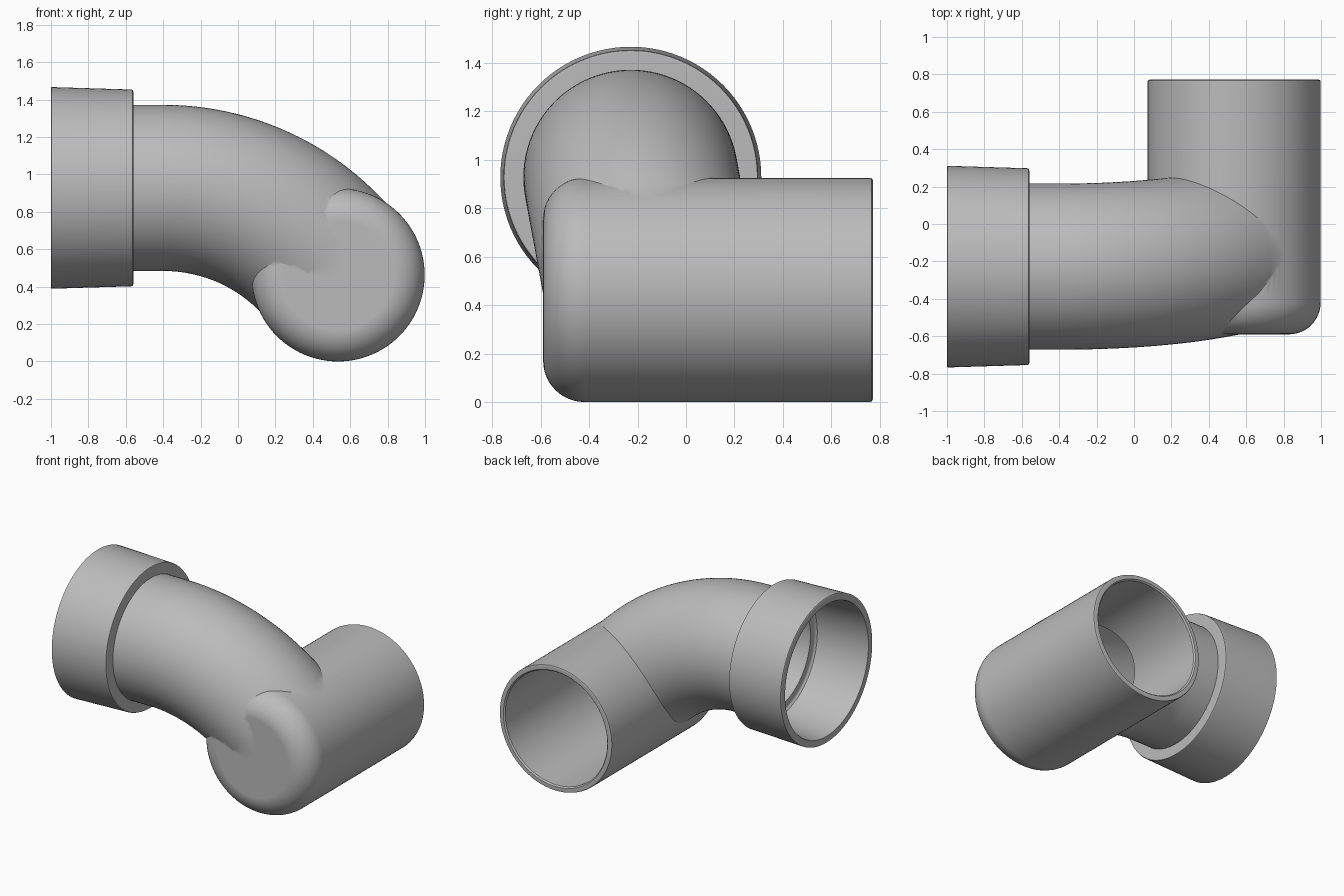
import bpy, bmesh
from math import sin, cos, pi, radians
from mathutils import Vector

if "Cube" in bpy.data.objects:
    bpy.data.objects.remove(bpy.data.objects["Cube"])

SIDES = 96
PIPE_Y, PIPE_Z = -0.228, 0.928     # socket axis
BARREL_X, BARREL_Z = 0.535, 0.463  # barrel axis

grey = bpy.data.materials.new("plain grey")
grey.use_nodes = True
colour = (0.5, 0.5, 0.5, 1)
grey.diffuse_color = colour
grey.node_tree.nodes["Principled BSDF"].inputs["Base Color"].default_value = colour


def tube(name, rings):
    """Closed solid through circular rings of (centre, axis, radius)."""
    bm = bmesh.new()
    loops = []
    for centre, axis, radius in rings:
        axis = axis.normalized()
        side = Vector((0, 0, 1)).cross(axis).normalized()
        up = axis.cross(side)
        loops.append([bm.verts.new(centre + radius * (side * cos(a) + up * sin(a)))
                      for a in (2 * pi * i / SIDES for i in range(SIDES))])
    for a, b in zip(loops, loops[1:]):
        for i in range(SIDES):
            j = (i + 1) % SIDES
            bm.faces.new((a[i], a[j], b[j], b[i]))
    bm.faces.new(loops[0][::-1])
    bm.faces.new(loops[-1])
    bmesh.ops.recalc_face_normals(bm, faces=bm.faces)
    mesh = bpy.data.meshes.new(name)
    bm.to_mesh(mesh)
    bm.free()
    mesh.materials.append(grey)
    obj = bpy.data.objects.new(name, mesh)
    bpy.context.collection.objects.link(obj)
    return obj


def socket(name, profile):
    return tube(name, [(Vector((x, PIPE_Y, PIPE_Z)), Vector((1, 0, 0)), r)
                       for x, r in profile])


def barrel(name, radius, front, fillet, back):
    """Cylinder along y with a rounded closed front; back is extra profile points."""
    steps = 12
    profile = [(front + fillet * (1 - cos(a)), radius - fillet * (1 - sin(a)))
               for a in (pi / 2 * i / steps for i in range(steps + 1))]
    return tube(name, [(Vector((BARREL_X, y, BARREL_Z)), Vector((0, 1, 0)), r)
                       for y, r in profile + back])


def bend(name, radius, start_x, extra):
    """Straight run, 45 degree arc in a slightly tilted plane, short straight end."""
    tilt, arc_r, steps = radians(10.5), 1.155, 32
    origin = Vector((-0.4, PIPE_Y, PIPE_Z))
    along = Vector((1, 0, 0))
    down = Vector((0, sin(tilt), -cos(tilt)))
    rings = [(Vector((start_x, PIPE_Y, PIPE_Z)), along, radius)]
    for i in range(steps + 1):
        a = pi / 4 * i / steps
        centre = origin + arc_r * (along * sin(a) + down * (1 - cos(a)))
        rings.append((centre, along * cos(a) + down * sin(a), radius))
    centre, axis, _ = rings[-1]
    rings.append((centre + axis * extra, axis, radius))
    return tube(name, rings)


def combine(target, other, operation):
    mod = target.modifiers.new("combine", "BOOLEAN")
    mod.object = other
    mod.operation = operation
    mod.solver = "EXACT"
    bpy.context.view_layer.objects.active = target
    bpy.ops.object.modifier_apply(modifier=mod.name)
    bpy.data.objects.remove(other)


# Outer skin
elbow = barrel("pipe_elbow", 0.463, -0.59, 0.17, [(0.76, 0.463), (0.767, 0.461), (0.772, 0.452)])
combine(elbow, bend("bend_outer", 0.444, -0.75, 0.13), "UNION")
combine(elbow, socket("socket_outer", [(-1, 0.534), (-0.997, 0.539), (-0.57, 0.526),
                                       (-0.563, 0.523), (-0.56, 0.515)]), "UNION")

# Hollow inside
bore = barrel("barrel_bore", 0.42, -0.54, 0.13, [(0.762, 0.42), (0.773, 0.43), (0.8, 0.45)])
combine(bore, bend("bend_bore", 0.4, -0.75, 0.13), "UNION")
combine(bore, socket("socket_bore", [(-1.03, 0.51), (-0.995, 0.487), (-0.6, 0.46),
                                     (-0.59, 0.45), (-0.585, 0.44)]), "UNION")
combine(elbow, bore, "DIFFERENCE")

# Smooth shading with crisp seams
bpy.ops.object.select_all(action="DESELECT")
elbow.select_set(True)
bpy.context.view_layer.objects.active = elbow
bpy.ops.object.shade_smooth_by_angle(angle=radians(30))
normals = elbow.modifiers.new("even_normals", "WEIGHTED_NORMAL")
normals.keep_sharp = True
